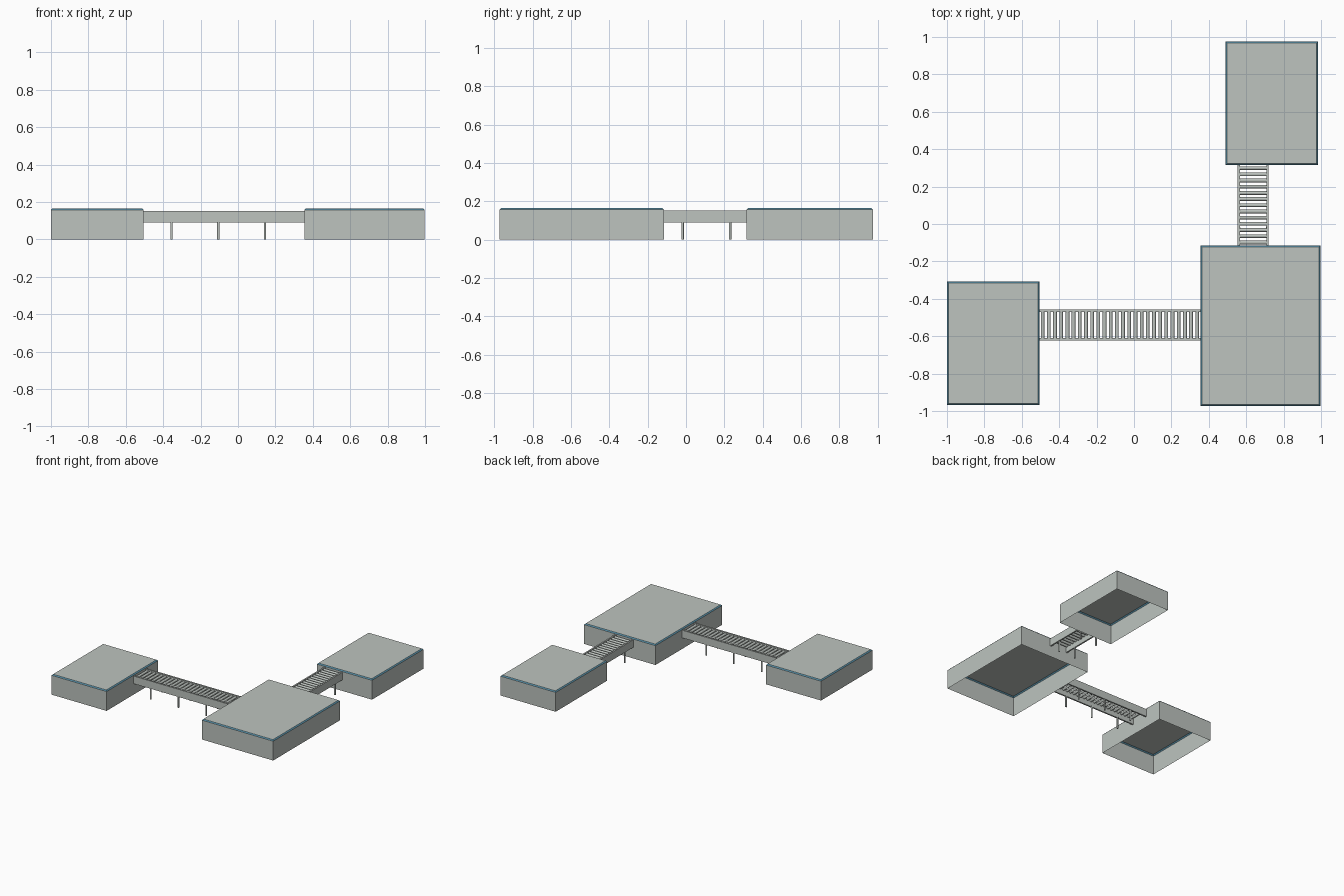
import bpy, bmesh, math
from mathutils import Matrix, Vector

if "Cube" in bpy.data.objects:
    bpy.data.objects.remove(bpy.data.objects["Cube"])


def material(name, rgb):
    m = bpy.data.materials.new(name)
    m.diffuse_color = (*rgb, 1)
    m.use_nodes = True
    m.node_tree.nodes["Principled BSDF"].inputs["Base Color"].default_value = m.diffuse_color
    return m


GREY = material("pale grey metal", (0.51, 0.55, 0.52))
BLUE = material("steel blue edge", (0.11, 0.31, 0.43))


def finish(name, bm, mats):
    me = bpy.data.meshes.new(name)
    bm.to_mesh(me)
    bm.free()
    ob = bpy.data.objects.new(name, me)
    for m in mats:
        me.materials.append(m)
    bpy.context.collection.objects.link(ob)
    return ob


def station(name, x0, x1, y0, y1, height=0.165, edge=0.008):
    """Box open underneath, with a chamfered blue top edge."""
    bm = bmesh.new()
    rings = []
    for z, i in ((0, 0), (height - edge, 0), (height, edge)):
        rings.append([bm.verts.new((x, y, z)) for x, y in (
            (x0 + i, y0 + i), (x1 - i, y0 + i), (x1 - i, y1 - i), (x0 + i, y1 - i))])
    for k in range(2):
        for j in range(4):
            n = (j + 1) % 4
            f = bm.faces.new((rings[k][j], rings[k][n], rings[k + 1][n], rings[k + 1][j]))
            f.material_index = k
    bm.faces.new(rings[2])
    finish(name, bm, (GREY, BLUE))


def add_box(bm, size, centre):
    bmesh.ops.create_cube(bm, size=1, matrix=Matrix.Translation(centre) @ Matrix.Diagonal((*size, 1)))


def add_cylinder(bm, radius, depth, centre, rot=Matrix()):
    bmesh.ops.create_cone(bm, cap_ends=True, segments=12, radius1=radius, radius2=radius,
                          depth=depth, matrix=Matrix.Translation(centre) @ rot)


def conveyor(name, start, length, angle, rollers, legs, width=0.165):
    """Roller conveyor running along local x from start, turned by angle."""
    place = Matrix.Translation(start) @ Matrix.Rotation(angle, 4, 'Z')
    half = width / 2
    rail, roll, leg = bmesh.new(), bmesh.new(), bmesh.new()
    # side rails and legs on both sides
    for s in (-1, 1):
        add_box(rail, (length, 0.012, 0.062), (length / 2, s * (half - 0.006), 0.121))
        for x in legs:
            add_cylinder(leg, 0.006, 0.1, (x, s * (half - 0.008), 0.05))
    # rollers
    pitch = length / rollers
    for i in range(rollers):
        add_cylinder(roll, 0.01, width - 0.02, ((i + 0.5) * pitch, 0, 0.138),
                     Matrix.Rotation(math.pi / 2, 4, 'X'))
    for part, bm in (("rails", rail), ("rollers", roll), ("legs", leg)):
        bmesh.ops.transform(bm, matrix=place, verts=bm.verts)
        finish(name + "_" + part, bm, (GREY,))


station("left_station", -1.0, -0.505, -0.967, -0.307)
station("corner_station", 0.355, 0.997, -0.972, -0.115)
station("back_station", 0.49, 0.985, 0.315, 0.975)

conveyor("long_conveyor", Vector((-0.505, -0.54, 0)), 0.86, 0, 26, (0.15, 0.4, 0.65))
conveyor("short_conveyor", Vector((0.637, -0.115, 0)), 0.43, math.pi / 2, 13, (0.098, 0.345))
